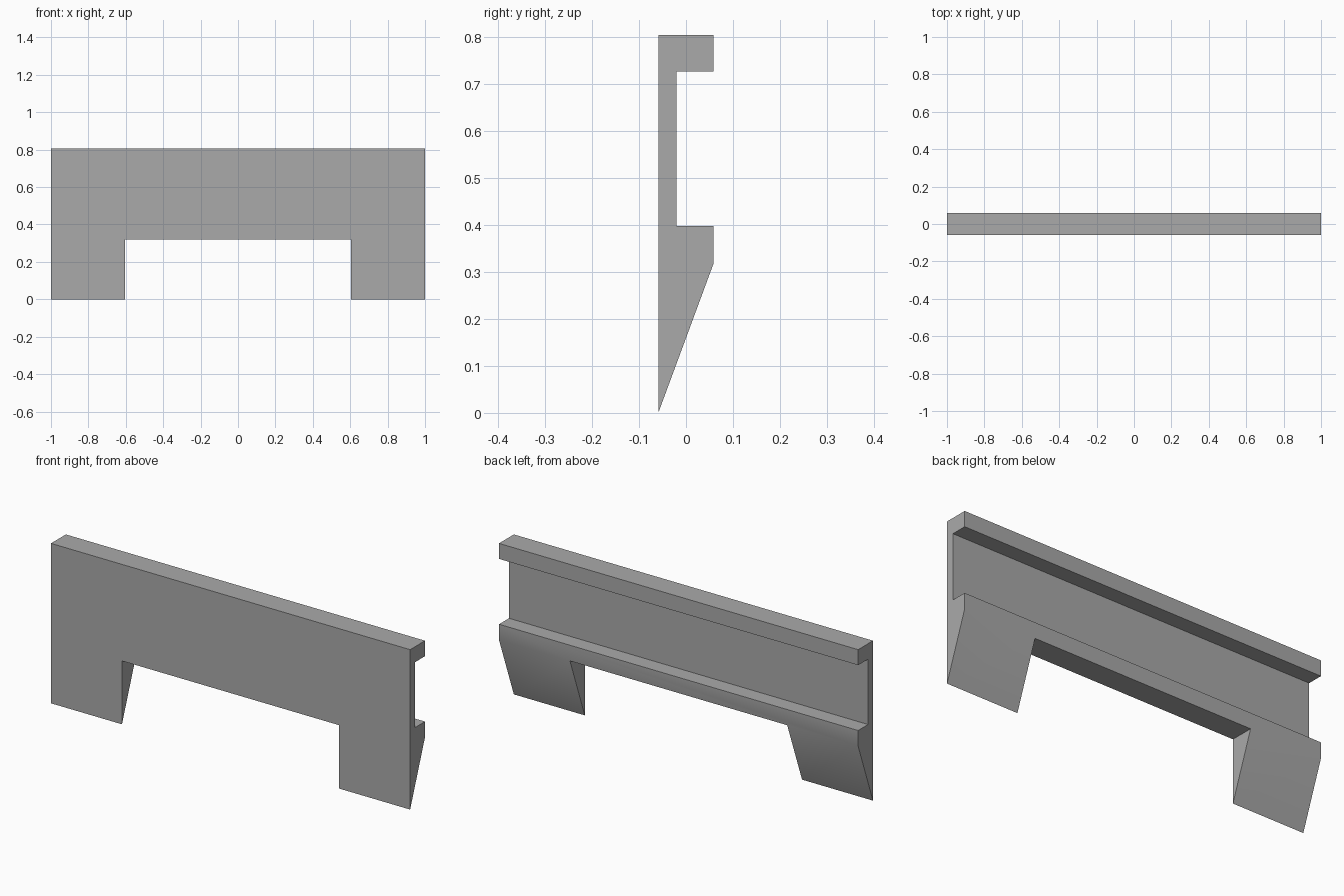
import bpy
import bmesh
import math

cube = bpy.data.objects.get("Cube")
if cube:
    bpy.data.objects.remove(cube, do_unlink=True)

# Single grey material
grey = bpy.data.materials.new("mid_grey")
grey.use_nodes = True
colour = (0.4, 0.4, 0.4, 1.0)
grey.diffuse_color = colour
grey.node_tree.nodes["Principled BSDF"].inputs["Base Color"].default_value = colour

HALF, INNER = 1.0, 0.605            # half length, inner edge of each leg
FRONT, BACK, WEB = -0.059, 0.059, -0.02
BEAM, LEDGE, LIP, TOP = 0.319, 0.398, 0.727, 0.805

# Channel-shaped beam section (y, z), starting with its underside edge
section = [(FRONT, BEAM), (BACK, BEAM), (BACK, LEDGE), (WEB, LEDGE),
           (WEB, LIP), (BACK, LIP), (BACK, TOP), (FRONT, TOP)]

bm = bmesh.new()
stations = (-HALF, -INNER, INNER, HALF)
rings = [[bm.verts.new((x, y, z)) for y, z in section] for x in stations]

# Beam skin; the underside is left open above the two legs
for i, (a, b) in enumerate(zip(rings, rings[1:])):
    for j in range(len(section)):
        k = (j + 1) % len(section)
        if j == 0 and i != 1:
            continue
        bm.faces.new((a[j], a[k], b[k], b[j]))
bm.faces.new(rings[0])
bm.faces.new(rings[-1])

# Wedge legs tapering to a knife edge at the front
for a, b in (rings[:2], rings[2:]):
    tip_a = bm.verts.new((a[0].co.x, FRONT, 0))
    tip_b = bm.verts.new((b[0].co.x, FRONT, 0))
    bm.faces.new((a[0], b[0], tip_b, tip_a))
    bm.faces.new((a[1], b[1], tip_b, tip_a))
    bm.faces.new((a[0], a[1], tip_a))
    bm.faces.new((b[0], b[1], tip_b))

# Merge the coplanar strips and end faces into clean panels
bmesh.ops.recalc_face_normals(bm, faces=bm.faces)
bmesh.ops.dissolve_limit(bm, angle_limit=math.radians(1),
                         verts=bm.verts, edges=bm.edges)

mesh = bpy.data.meshes.new("notched_panel")
bm.to_mesh(mesh)
bm.free()
mesh.materials.append(grey)
panel = bpy.data.objects.new("notched_panel", mesh)
bpy.context.collection.objects.link(panel)

# Soft crease between the rear ledge and the sloping legs
bpy.ops.object.select_all(action="DESELECT")
panel.select_set(True)
bpy.context.view_layer.objects.active = panel
bpy.ops.object.shade_smooth_by_angle(angle=math.radians(30))
